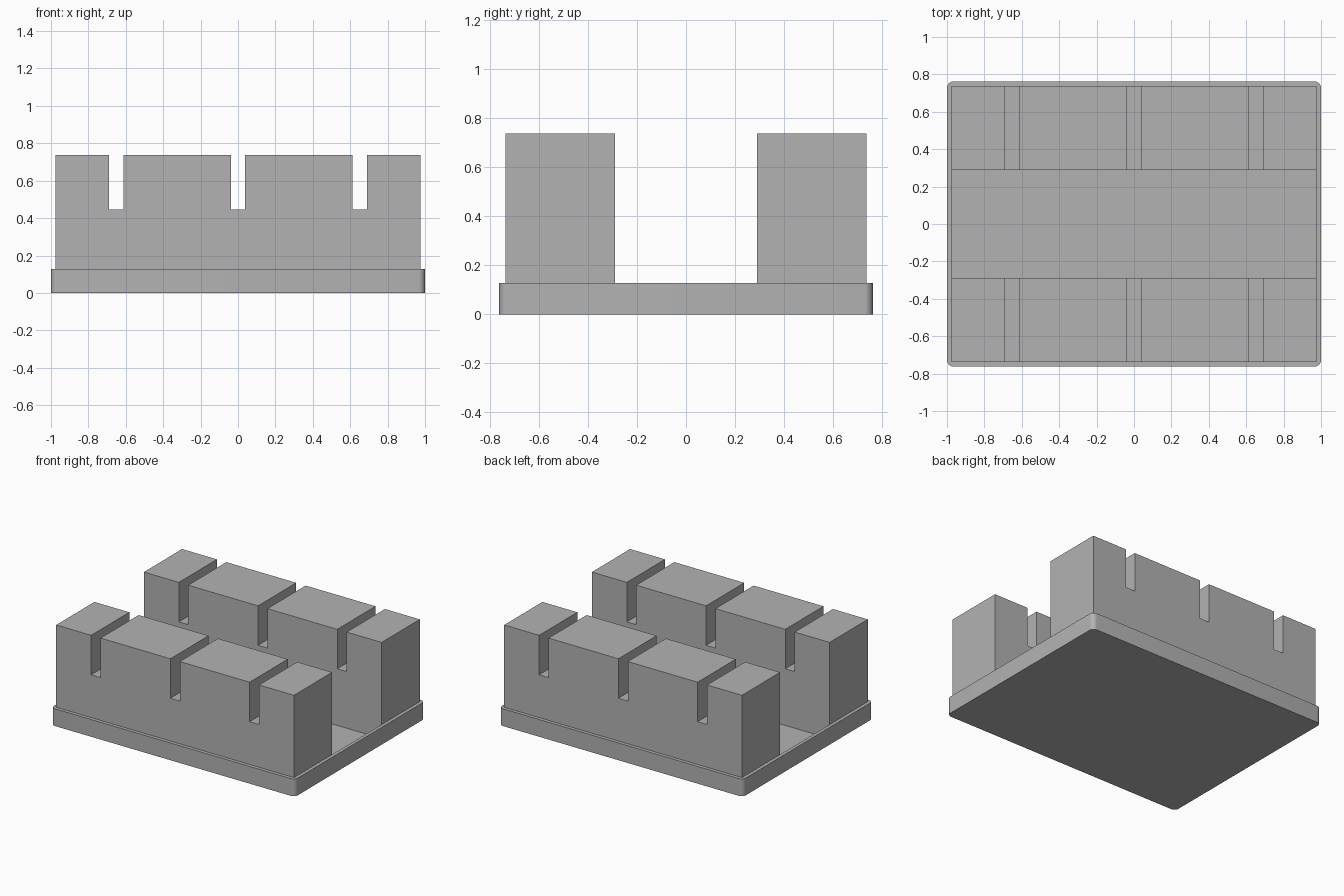
import bpy, bmesh, math

if "Cube" in bpy.data.objects:
    bpy.data.objects.remove(bpy.data.objects["Cube"], do_unlink=True)

grey = bpy.data.materials.new("matte grey")
grey.use_nodes = True
grey.diffuse_color = (0.45, 0.45, 0.45, 1)
grey.node_tree.nodes["Principled BSDF"].inputs["Base Color"].default_value = (0.45, 0.45, 0.45, 1)

HALF_X, HALF_Y, RIM_TOP = 1.0, 0.762, 0.128
WALL, FLOOR = 0.025, 0.025
BLOCK_IN, BLOCK_TOP = 0.29, 0.738
SLOT_BOTTOM, SLOT_HALF = 0.445, 0.0385
inner_x, inner_y = HALF_X - WALL, HALF_Y - WALL


def finish(name, bm):
    bmesh.ops.recalc_face_normals(bm, faces=bm.faces)
    mesh = bpy.data.meshes.new(name)
    bm.to_mesh(mesh)
    bm.free()
    mesh.materials.append(grey)
    obj = bpy.data.objects.new(name, mesh)
    bpy.context.collection.objects.link(obj)
    return obj


def box(hx, hy, z0, z1):
    bm = bmesh.new()
    bmesh.ops.create_cube(bm, size=1)
    for v in bm.verts:
        v.co = (v.co.x * 2 * hx, v.co.y * 2 * hy, z0 if v.co.z < 0 else z1)
    return bm


# Tray with rounded vertical corners and a square-cornered pocket
bm = box(HALF_X, HALF_Y, 0, RIM_TOP)
corners = [e for e in bm.edges if abs(e.verts[0].co.z - e.verts[1].co.z) > 0.01]
bmesh.ops.bevel(bm, geom=corners, offset=0.035, segments=8, profile=0.5, affect='EDGES')
tray = finish("tray", bm)
pocket = finish("pocket_cutter", box(inner_x, inner_y, FLOOR, RIM_TOP + 0.1))
pocket.hide_render = True
pocket.hide_viewport = True
cut = tray.modifiers.new("pocket", 'BOOLEAN')
cut.operation, cut.solver, cut.object = 'DIFFERENCE', 'EXACT', pocket
bpy.context.view_layer.objects.active = tray
tray.select_set(True)
bpy.ops.object.modifier_apply(modifier=cut.name)
bpy.data.objects.remove(pocket, do_unlink=True)
bpy.ops.object.shade_smooth_by_angle(angle=math.radians(30))

# Slotted block outline, seen from the front
outline = [(inner_x, FLOOR), (-inner_x, FLOOR), (-inner_x, BLOCK_TOP)]
for centre in (-0.65, 0, 0.65):
    left, right = centre - SLOT_HALF, centre + SLOT_HALF
    outline += [(left, BLOCK_TOP), (left, SLOT_BOTTOM),
                (right, SLOT_BOTTOM), (right, BLOCK_TOP)]
outline.append((inner_x, BLOCK_TOP))

# One block along the front, one along the back
for name, side in (("front_block", -1), ("back_block", 1)):
    bm = bmesh.new()
    face = bm.faces.new([bm.verts.new((x, side * BLOCK_IN, z)) for x, z in outline])
    new = bmesh.ops.extrude_face_region(bm, geom=[face])["geom"]
    moved = [g for g in new if isinstance(g, bmesh.types.BMVert)]
    bmesh.ops.translate(bm, verts=moved, vec=(0, side * (inner_y - BLOCK_IN), 0))
    # extrusion keeps the starting face only when it is a shell boundary
    bmesh.ops.holes_fill(bm, edges=[e for e in bm.edges if e.is_boundary], sides=0)
    finish(name, bm)
